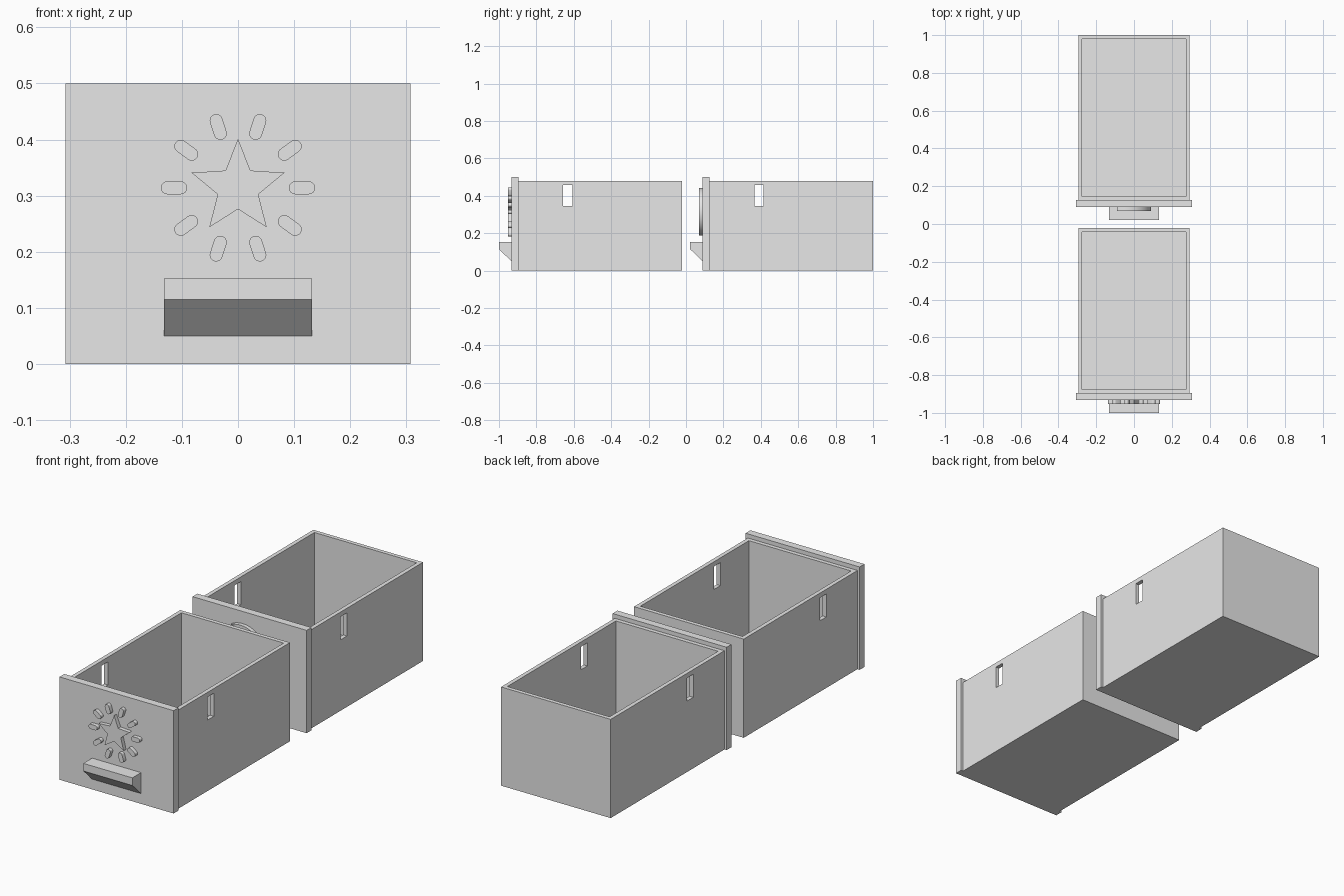
import bpy, bmesh
from math import sin, cos, pi, radians
from mathutils import Vector

cube = bpy.data.objects.get("Cube")
if cube:
    bpy.data.objects.remove(cube, do_unlink=True)

grey = bpy.data.materials.new("light_grey")
grey.use_nodes = True
grey.diffuse_color = (0.8, 0.8, 0.8, 1)
grey.node_tree.nodes["Principled BSDF"].inputs["Base Color"].default_value = (0.8, 0.8, 0.8, 1)


def prism(name, points, push):
    """Extrude a flat outline along the vector push."""
    bm = bmesh.new()
    face = bm.faces.new([bm.verts.new(p) for p in points])
    grown = bmesh.ops.extrude_face_region(bm, geom=[face], use_keep_orig=True)["geom"]
    moved = [v for v in grown if isinstance(v, bmesh.types.BMVert)]
    bmesh.ops.translate(bm, verts=moved, vec=Vector(push))
    bmesh.ops.recalc_face_normals(bm, faces=bm.faces)
    mesh = bpy.data.meshes.new(name)
    bm.to_mesh(mesh)
    bm.free()
    mesh.materials.append(grey)
    obj = bpy.data.objects.new(name, mesh)
    bpy.context.collection.objects.link(obj)
    return obj


def box(name, x, y0, y1, z0, z1):
    """Box centred on x = 0 with half width x."""
    return prism(name, [(-x, y0, z0), (x, y0, z0), (x, y1, z0), (-x, y1, z0)], (0, 0, z1 - z0))


def activate(obj):
    bpy.ops.object.select_all(action="DESELECT")
    obj.select_set(True)
    bpy.context.view_layer.objects.active = obj


def cut(obj, cutter):
    mod = obj.modifiers.new("cut", "BOOLEAN")
    mod.operation, mod.solver, mod.object = "DIFFERENCE", "EXACT", cutter
    activate(obj)
    bpy.ops.object.modifier_apply(modifier=mod.name)
    bpy.data.objects.remove(cutter, do_unlink=True)


def smooth(obj):
    activate(obj)
    bpy.ops.object.shade_smooth_by_angle(angle=radians(30))


def arc(cx, cz, r, start, end, steps):
    """Points (x, z) on an arc, angles in degrees."""
    angles = [radians(start + (end - start) * i / steps) for i in range(steps + 1)]
    return [(cx + r * cos(a), cz + r * sin(a)) for a in angles]


PLATE, WALL, EMBLEM_Z = 0.037, 0.02, 0.314


def relief(name, outline, y):
    """Raised shape on the front plate whose face is at y."""
    return prism(name, [(x, y + 0.005, z) for x, z in outline], (0, -0.024, 0))


def drawer(prefix, y):
    back = y + 0.911
    box(prefix + "_front_plate", 0.307, y, y + PLATE, 0, 0.5)

    # Open tray with a slot through both side walls
    tray = box(prefix + "_tray", 0.295, y + PLATE, back, 0, 0.48)
    cut(tray, box("hollow", 0.295 - WALL, y + PLATE + WALL, back - WALL, WALL, 0.6))
    cut(tray, box("slots", 0.4, y + 0.276, y + 0.326, 0.345, 0.457))

    # Wedge pull
    side = [(y, 0.05), (y, 0.152), (y - 0.067, 0.152), (y - 0.067, 0.115)]
    prism(prefix + "_handle", [(-0.132, a, z) for a, z in side], (0.264, 0, 0))


front_y, rear_y = -0.933, 0.089
drawer("front_drawer", front_y)
drawer("rear_drawer", rear_y)

# Star emblem
star = []
for i in range(10):
    a, r = radians(90 + 36 * i), 0.038 if i % 2 else 0.087
    star.append((r * cos(a), EMBLEM_Z + r * sin(a)))
relief("star", star, front_y)

# Rounded rays around the star
capsule = arc(0.126, 0, 0.0115, -90, 90, 10) + arc(0.102, 0, 0.0115, 90, 270, 10)
for i in range(10):
    c, s = cos(pi / 5 * i), sin(pi / 5 * i)
    ray = [(x * c - z * s, EMBLEM_Z + x * s + z * c) for x, z in capsule]
    smooth(relief(f"ray_{i + 1}", ray, front_y))

# Crescent emblem
crescent = arc(-0.037, EMBLEM_Z, 0.127, -114.7, 114.7, 40)
crescent += arc(-0.0855, EMBLEM_Z, 0.1155, 92.2, -92.2, 32)[1:-1]
smooth(relief("crescent", crescent, rear_y))
